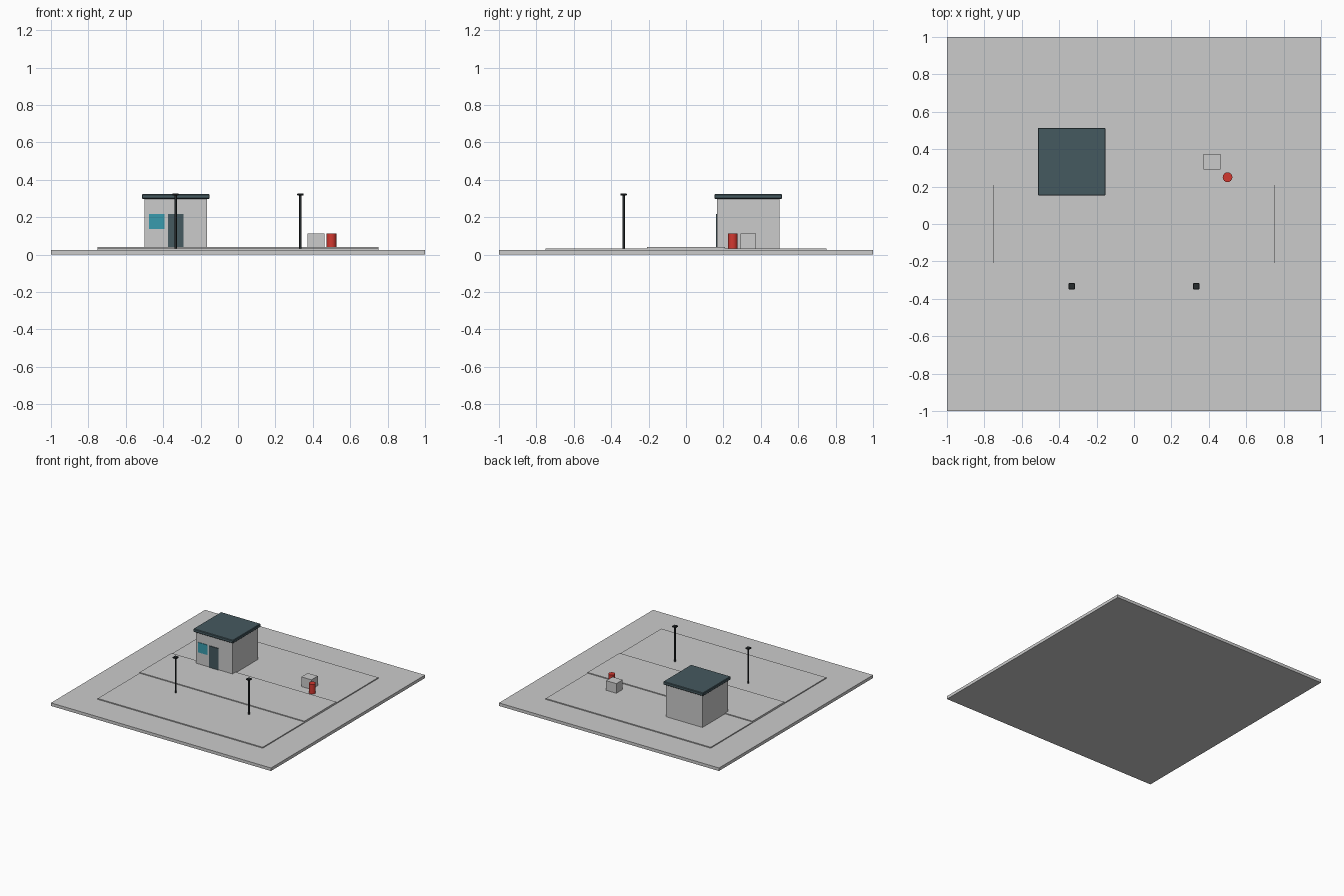
import bpy
import math

if "Cube" in bpy.data.objects:
    bpy.data.objects.remove(bpy.data.objects["Cube"])


def material(name, rgb):
    m = bpy.data.materials.new(name)
    m.diffuse_color = (*rgb, 1)
    m.use_nodes = True
    m.node_tree.nodes["Principled BSDF"].inputs["Base Color"].default_value = m.diffuse_color
    return m


SLATE = material("slate", (0.06, 0.10, 0.115))
GLASS = material("teal_glass", (0.04, 0.33, 0.42))
RED = material("red_paint", (0.65, 0.04, 0.03))
BLACK = material("dark_metal", (0.02, 0.025, 0.027))


def finish(name, mat):
    ob = bpy.context.object
    ob.name = name
    if mat:
        ob.data.materials.append(mat)
    return ob


def box(name, x, y, z0, z1, sx, sy, mat=None, bevel=0):
    bpy.ops.mesh.primitive_cube_add(size=1, location=(x, y, (z0 + z1) / 2))
    ob = finish(name, mat)
    ob.scale = (sx, sy, z1 - z0)
    bpy.ops.object.transform_apply(location=False, rotation=False, scale=True)
    if bevel:
        mod = ob.modifiers.new("edge_bevel", 'BEVEL')
        mod.width = bevel
        mod.segments = 1
    return ob


def cylinder(name, x, y, z0, z1, r, sides, mat=None):
    bpy.ops.mesh.primitive_cylinder_add(vertices=sides, radius=r, depth=z1 - z0,
                                        location=(x, y, (z0 + z1) / 2))
    ob = finish(name, mat)
    bpy.ops.object.shade_smooth_by_angle(angle=math.radians(35))
    return ob


U = 1 / 6            # layout module
BASE, PAVED = 0.025, 0.033

# Ground, paving and raised road strip
box("ground_base", 0, 0, 0, BASE, 2, 2)
box("paved_yard", 0, 0, BASE, PAVED, 1.5, 1.5)
box("road_strip", 0, 0, BASE, 0.040, 1.5, 0.415)

# Hut with door, window and overhanging roof
hx, hy = -2 * U, 2 * U
front = hy - U
box("hut_walls", hx, hy, BASE, 0.298, 2 * U, 2 * U)
box("hut_roof", hx, hy, 0.298, 0.324, 0.362, 0.362, SLATE, 0.004)
box("hut_door", hx, front, 0.033, 0.217, 0.083, 0.012, SLATE)
box("hut_window", -0.435, front, 0.136, 0.218, 0.084, 0.008, GLASS)

# Pair of lamp posts
for side, x in (("left", -2 * U), ("right", 2 * U)):
    cylinder(f"lamp_post_{side}", x, -2 * U, PAVED, 0.318, 0.006, 12, BLACK)
    box(f"lamp_head_{side}", x, -2 * U, 0.316, 0.328, 0.034, 0.034, BLACK, 0.003)

# Crate and barrel
box("crate", 0.417, 0.333, PAVED, 0.112, 0.092, 0.083)
cylinder("barrel", 0.5, 0.25, PAVED, 0.112, 0.026, 16, RED)
